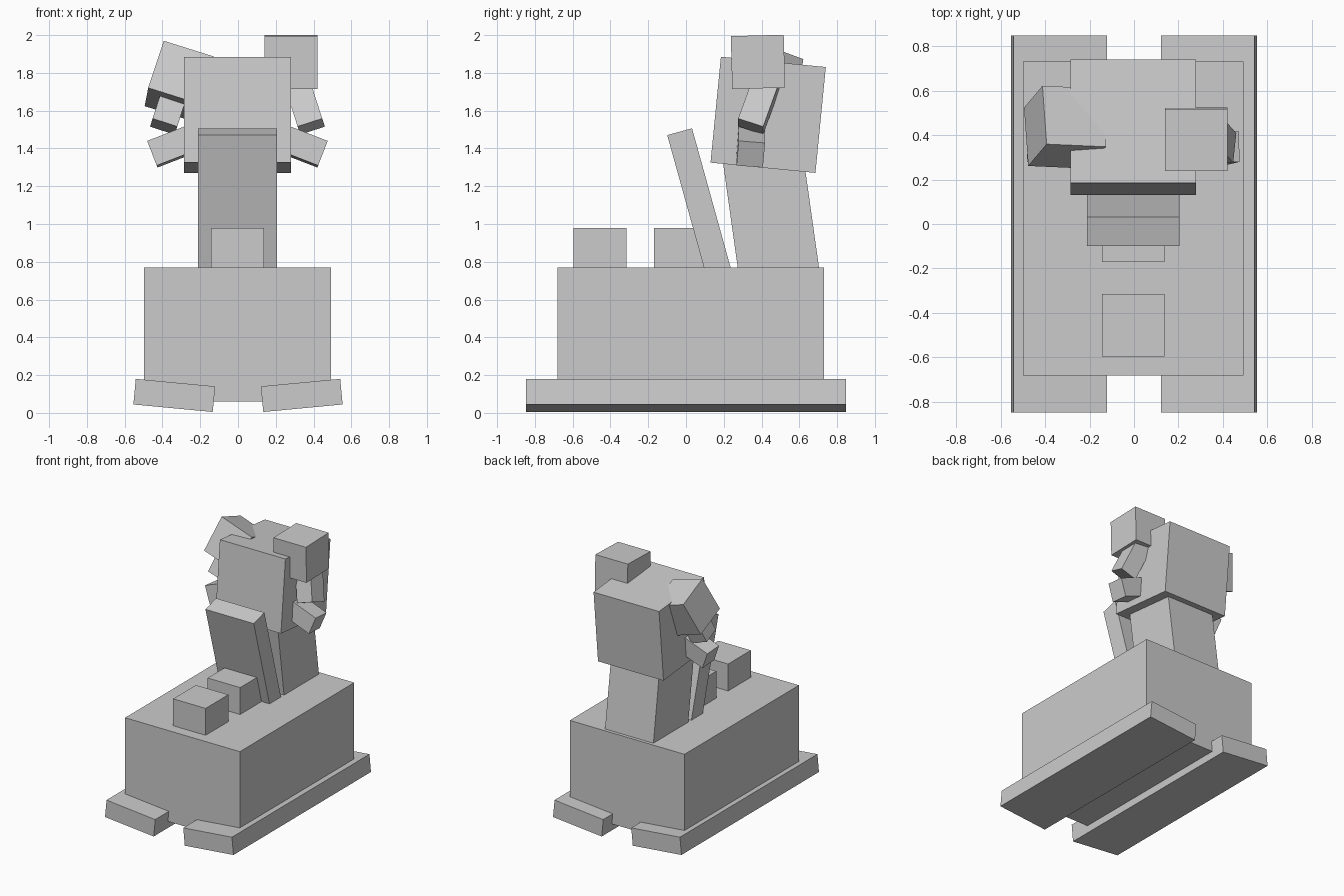
import bpy
from math import radians
from mathutils import Matrix, Vector, Euler

if "Cube" in bpy.data.objects:
    bpy.data.objects.remove(bpy.data.objects["Cube"])


def box(name, center, size, rot=Matrix.Identity(3)):
    """Box of a given size, turned by a 3x3 rotation."""
    bpy.ops.mesh.primitive_cube_add(size=1)
    ob = bpy.context.object
    ob.name = name
    ob.data.transform(Matrix.Diagonal((*size, 1)))
    ob.matrix_world = Matrix.Translation(center) @ rot.to_4x4()
    return ob


def tilt(x=0, y=0):
    return Euler((radians(x), radians(y), 0)).to_matrix()


def axes(x_dir, y_dir):
    """Rotation whose local x and y follow the given directions."""
    x = Vector(x_dir).normalized()
    z = x.cross(Vector(y_dir)).normalized()
    return Matrix((x, z.cross(x), z)).transposed()


# Body and the low blocks on its deck
box("body", (-0.003, 0.025, 0.415), (0.99, 1.41, 0.71))
box("front_deck_block", (-0.003, -0.455, 0.84), (0.28, 0.28, 0.28))
box("rear_deck_block", (-0.003, -0.03, 0.84), (0.28, 0.28, 0.28))

# Leaning panel, neck and head
box("leaning_panel", (-0.003, 0.0865, 1.055), (0.417, 0.136, 0.90), tilt(x=15.5))
box("neck", (-0.003, 0.451, 1.04), (0.417, 0.426, 0.76), tilt(x=8))
box("head", (-0.003, 0.435, 1.578), (0.565, 0.558, 0.563), tilt(x=-5.6))

# Cubes on the upper corners of the head
box("right_top_cube", (0.28, 0.381, 1.858), (0.28, 0.28, 0.28), tilt(x=1.5))
box("left_top_cube", (-0.31, 0.435, 1.755), (0.28, 0.28, 0.28),
    axes((0.27, -0.012, -0.085), (-0.025, 0.262, -0.095)))

# Mirrored pairs: runners under the body, side bars on the head
for s, side in ((1, "right"), (-1, "left")):
    box(side + "_runner", (s * 0.3375, 0, 0.0925), (0.422, 1.695, 0.136), tilt(y=-5.4 * s))
    box(side + "_upper_bar", (s * 0.35 - 0.003, 0.388, 1.642), (0.137, 0.14, 0.28),
        axes((0.13, 0, s * 0.042), (0.002 * s, 0.132, -0.047)))
    box(side + "_lower_bar", (s * 0.32 - 0.003, 0.343, 1.42), (0.28, 0.14, 0.14),
        axes((0.93, 0, s * -0.36), (0, 1, -0.09)))
